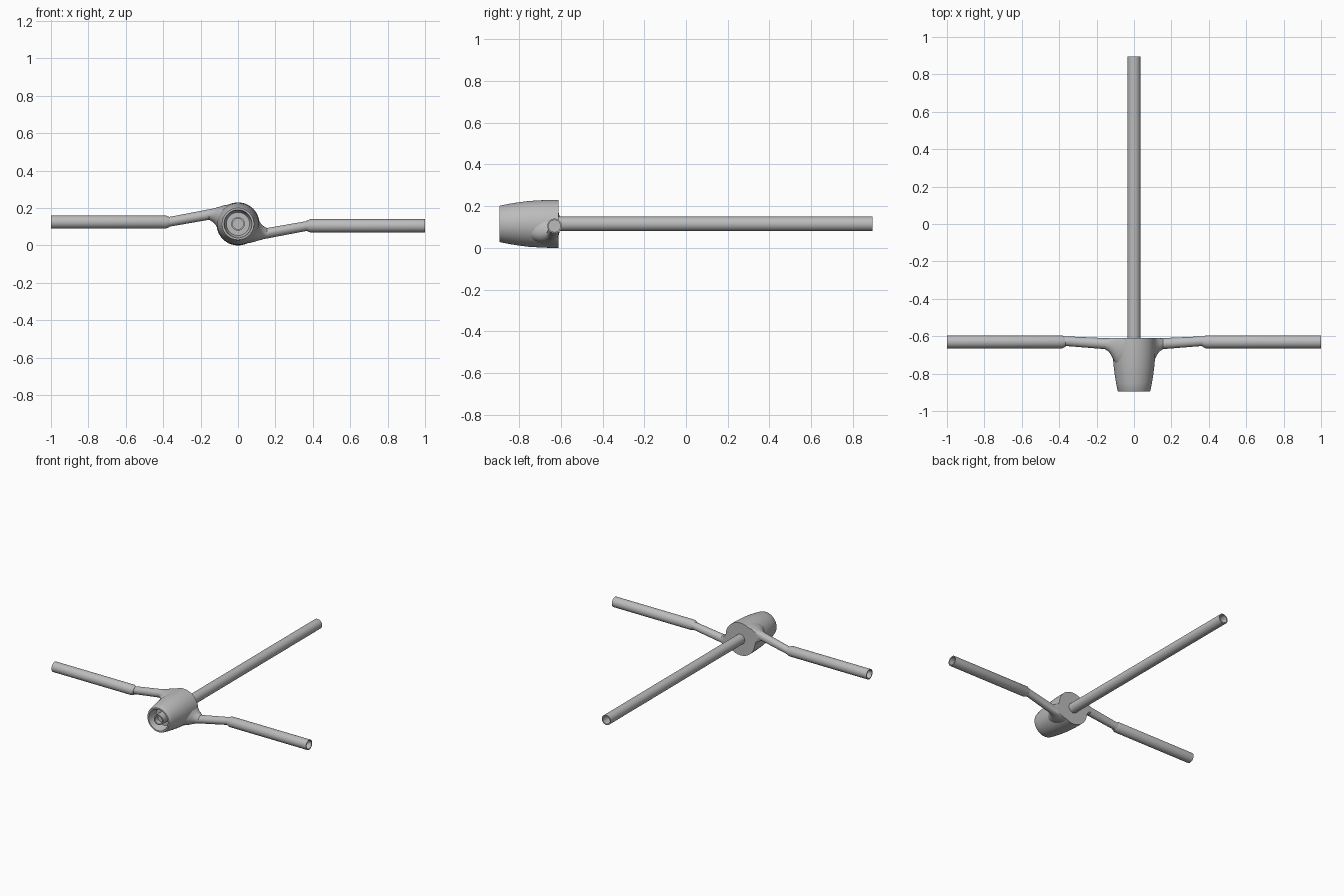
import bpy, bmesh
from math import cos, sin, pi
from mathutils import Vector

if "Cube" in bpy.data.objects:
    bpy.data.objects.remove(bpy.data.objects["Cube"])

AXIS_Z = 0.115      # height of the hub axis
BACK_Y = -0.61      # flat rear face of the hub

grey = bpy.data.materials.new("plain grey")
grey.use_nodes = True
grey.diffuse_color = (0.5, 0.5, 0.5, 1)
grey.node_tree.nodes["Principled BSDF"].inputs["Base Color"].default_value = (0.5, 0.5, 0.5, 1)


def loft(name, rings, caps=True):
    """Skin a list of point rings and shade the result."""
    bm = bmesh.new()
    loops = [[bm.verts.new(p) for p in ring] for ring in rings]
    n = len(loops[0])
    for a, b in zip(loops, loops[1:]):
        for i in range(n):
            j = (i + 1) % n
            bm.faces.new((a[i], a[j], b[j], b[i]))
    if caps:
        bm.faces.new(loops[0])
        bm.faces.new(loops[-1])
    bmesh.ops.recalc_face_normals(bm, faces=bm.faces)
    mesh = bpy.data.meshes.new(name)
    bm.to_mesh(mesh)
    bm.free()
    mesh.materials.append(grey)
    ob = bpy.data.objects.new(name, mesh)
    bpy.context.collection.objects.link(ob)
    bpy.ops.object.select_all(action='DESELECT')
    ob.select_set(True)
    bpy.context.view_layer.objects.active = ob
    bpy.ops.object.shade_smooth_by_angle(angle=pi / 6)
    return ob


def circle(centre, u, v, ru, rv, n=48):
    u, v = Vector(u), Vector(v)
    return [Vector(centre) + u * ru * cos(2 * pi * i / n) + v * rv * sin(2 * pi * i / n)
            for i in range(n)]


def lathe_y(name, profile):
    """Turn (radius, y) points about the hub axis."""
    return loft(name, [circle((0, y, AXIS_Z), (1, 0, 0), (0, 0, 1), r, r) for r, y in profile])


# Hub: barrel body with a recessed nose
lathe_y("hub", [(0.03, -0.83), (0.062, -0.83), (0.07, -0.845), (0.072, -0.89), (0.075, -0.895),
                (0.085, -0.895), (0.088, -0.89), (0.096, -0.85), (0.104, -0.8), (0.11, -0.75),
                (0.113, -0.7), (0.115, -0.65), (0.115, BACK_Y)])

# Short hollow pin inside the nose
lathe_y("nose_pin", [(0.028, -0.86), (0.028, -0.893), (0.036, -0.893), (0.036, -0.82)])

# Long hollow tube behind the hub
lathe_y("rear_tube", [(0.035, -0.63), (0.035, 0.895), (0.028, 0.895), (0.028, 0.7)])

# Flared arm sections: x, lower z, upper z, front y
FLARE = [(0.03, 0.008, 0.20, -0.79), (0.07, 0.015, 0.19, -0.785), (0.09, 0.02, 0.168, -0.765),
         (0.105, 0.025, 0.143, -0.735), (0.12, 0.029, 0.12, -0.705), (0.135, 0.033, 0.104, -0.683),
         (0.155, 0.037, 0.093, -0.669), (0.38, 0.08, 0.132, -0.651)]
# Outer tube sections: x, radius
TUBE = [(0.365, 0.026), (0.385, 0.035), (1.0, 0.035), (1.0, 0.028), (0.8, 0.028)]

for side, s in (("left", 1), ("right", -1)):
    def turn(p):
        # Half turn about the hub axis gives the opposite arm
        return (s * p.x, p.y, AXIS_Z + s * (p.z - AXIS_Z))

    rings = []
    for x, low, high, front in FLARE:
        back = -0.6 if x > 0.3 else BACK_Y
        blend = x < 0.15
        cy = (front + back) / 2 if not blend else -0.64
        ring = circle((x, cy, (low + high) / 2), (0, 1, 0), (0, 0, 1), cy - front, (high - low) / 2)
        rings.append([turn(Vector((p.x, min(p.y, back), p.z))) for p in ring])
    loft(side + "_arm", rings)

    rings = [[turn(p) for p in circle((x, -0.63, 0.105), (0, 1, 0), (0, 0, 1), r, r)]
             for x, r in TUBE]
    loft(side + "_outer_tube", rings)
